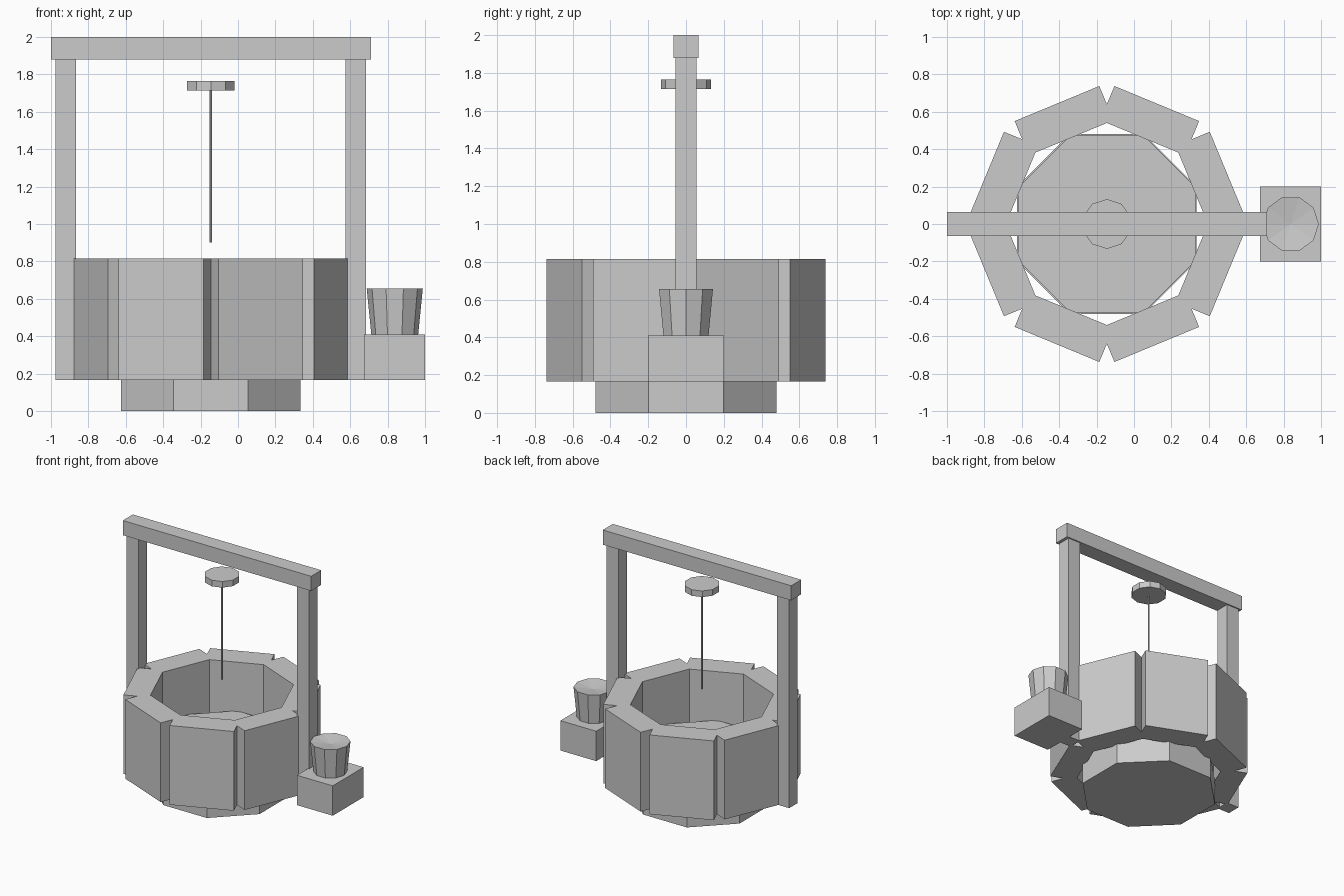
import bpy, bmesh
from math import cos, sin, pi, radians

if "Cube" in bpy.data.objects:
    bpy.data.objects.remove(bpy.data.objects["Cube"])

CX = -0.145  # vertical axis of the well


def box(name, x, y, z, rot=0.0, loc=(0, 0, 0)):
    """Box from (min, max) ranges, optionally turned about z."""
    bm = bmesh.new()
    bmesh.ops.create_cube(bm, size=1)
    for v in bm.verts:
        v.co = [r[0] if c < 0 else r[1] for c, r in zip(v.co, (x, y, z))]
    return finish(name, bm, rot, loc)


def prism(name, x, sides, r_low, r_high, z_low, z_high, start=0.0, dish=0.0):
    """Upright prism or tapered drum; a dish sinks the middle of the top."""
    bm = bmesh.new()
    ring = lambda r, z: [bm.verts.new((r * cos(start + 2 * pi * i / sides),
                                       r * sin(start + 2 * pi * i / sides), z))
                         for i in range(sides)]
    low, high = ring(r_low, z_low), ring(r_high, z_high)
    for i in range(sides):
        j = (i + 1) % sides
        bm.faces.new((low[i], low[j], high[j], high[i]))
    bm.faces.new(low[::-1])
    top = bm.faces.new(high)
    if dish:
        centre = bmesh.ops.poke(bm, faces=[top])["verts"][0]
        centre.co.z -= dish
    return finish(name, bm, 0, (x, 0, 0))


def finish(name, bm, rot, loc):
    bmesh.ops.recalc_face_normals(bm, faces=bm.faces)
    mesh = bpy.data.meshes.new(name)
    bm.to_mesh(mesh)
    bm.free()
    ob = bpy.data.objects.new(name, mesh)
    ob.rotation_euler.z = rot
    ob.location = loc
    bpy.context.collection.objects.link(ob)
    return ob


# Octagonal base and the water surface inside the well
OCT = 1 / cos(pi / 8)
prism("well_base", CX, 8, 0.48 * OCT, 0.48 * OCT, 0, 0.2, pi / 8)
prism("water", CX, 8, 0.474 * OCT, 0.474 * OCT, 0.15, 0.41, pi / 8)

# Ring of eight wall blocks
for i in range(8):
    box(f"wall_block_{i + 1}", (0.499, 0.697), (-0.245, 0.245), (0.165, 0.815),
        radians(22.5 + 45 * i), (CX, 0, 0))

# Posts and crossbeam
for side, s in (("left", -1), ("right", 1)):
    x = CX + s * 0.775
    box(f"{side}_post", (x - 0.055, x + 0.055), (-0.055, 0.055), (0.165, 1.89))
box("crossbeam", (-1.0, 0.71), (-0.065, 0.065), (1.88, 2.0))

# Hanging pulley disc and rope
prism("pulley_disc", CX, 10, 0.133, 0.133, 1.715, 1.765, pi / 2)
prism("rope", CX, 8, 0.007, 0.007, 0.9, 1.72)

# Bucket on its stand
box("bucket_stand", (0.675, 1.0), (-0.2, 0.2), (0.165, 0.41))
prism("bucket", 0.838, 10, 0.125, 0.15, 0.405, 0.655, dish=0.02)
